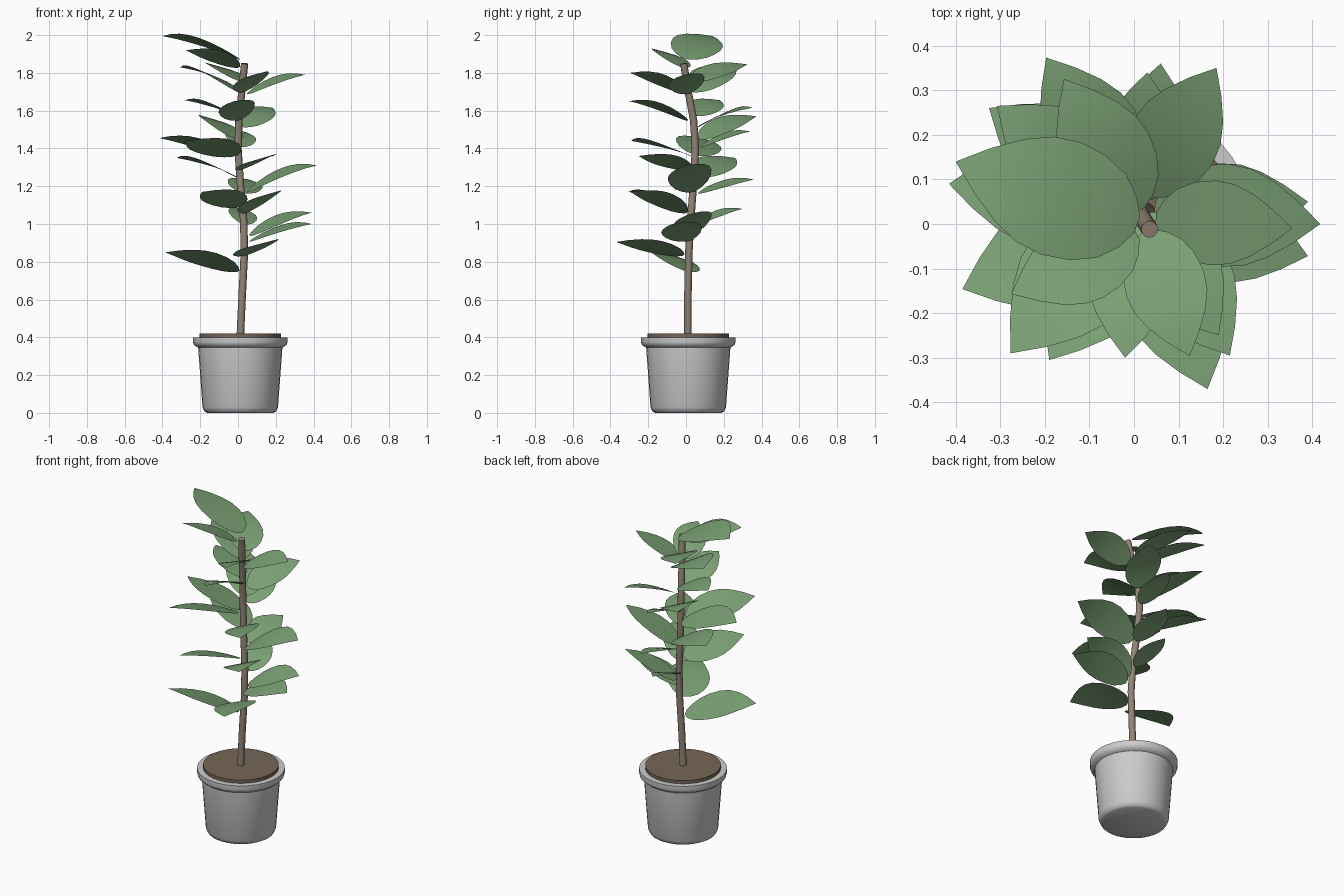
import bpy, bmesh, math
from mathutils import Vector

if "Cube" in bpy.data.objects:
    bpy.data.objects.remove(bpy.data.objects["Cube"])


def material(name, color):
    m = bpy.data.materials.new(name)
    m.diffuse_color = (*color, 1)
    m.use_nodes = True
    m.node_tree.nodes["Principled BSDF"].inputs["Base Color"].default_value = m.diffuse_color
    return m


GREEN = material("leaf_green", (0.20, 0.36, 0.18))
BARK = material("bark", (0.29, 0.23, 0.18))
SOIL = material("soil", (0.18, 0.13, 0.095))


def finish(name, bm, mat=None, angle=40):
    me = bpy.data.meshes.new(name)
    bm.to_mesh(me)
    bm.free()
    ob = bpy.data.objects.new(name, me)
    bpy.context.collection.objects.link(ob)
    if mat:
        me.materials.append(mat)
    bpy.ops.object.select_all(action='DESELECT')
    ob.select_set(True)
    bpy.context.view_layer.objects.active = ob
    bpy.ops.object.shade_smooth_by_angle(angle=math.radians(angle))
    return ob


def lathe(name, profile, center, mat=None, n=32):
    """Revolve an (r, z) profile and cap both ends."""
    bm = bmesh.new()
    rings = []
    for r, z in profile:
        rings.append([bm.verts.new((center[0] + r * math.cos(2 * math.pi * i / n),
                                    center[1] + r * math.sin(2 * math.pi * i / n), z))
                      for i in range(n)])
    for a, b in zip(rings, rings[1:]):
        for i in range(n):
            j = (i + 1) % n
            bm.faces.new((a[i], a[j], b[j], b[i]))
    bm.faces.new(rings[0][::-1])
    bm.faces.new(rings[-1])
    return finish(name, bm, mat)


# Pot with rolled rim, and soil disc
C = (0.012, 0.012)
lathe("pot", [(0.175, 0), (0.19, 0.008), (0.2, 0.03), (0.223, 0.345), (0.232, 0.35),
              (0.247, 0.362), (0.25, 0.375), (0.25, 0.4), (0.21, 0.4)], C)
lathe("soil", [(0.215, 0.39), (0.215, 0.42)], C, SOIL)

# Trunk: a gently swaying tube
PATH = [Vector(p) for p in [(0.012, 0.01, 0.40), (0.022, 0.01, 0.62), (0.034, 0.015, 0.85),
                            (0.03, 0.025, 1.02), (0.012, 0.04, 1.22), (0.0, 0.05, 1.40),
                            (0.005, 0.04, 1.55), (0.02, 0.012, 1.70), (0.035, -0.012, 1.85)]]
bm = bmesh.new()
N = 12
rings = []
for k, p in enumerate(PATH):
    d = (PATH[min(k + 1, len(PATH) - 1)] - PATH[max(k - 1, 0)]).normalized()
    u = d.cross(Vector((0, 1, 0))).normalized()
    v = d.cross(u)
    r = 0.02 - 0.001 * k / len(PATH)
    rings.append([bm.verts.new(p + r * (u * math.cos(2 * math.pi * i / N) + v * math.sin(2 * math.pi * i / N)))
                  for i in range(N)])
for a, b in zip(rings, rings[1:]):
    for i in range(N):
        j = (i + 1) % N
        bm.faces.new((a[i], a[j], b[j], b[i]))
bm.faces.new(rings[0][::-1])
bm.faces.new(rings[-1])
bmesh.ops.recalc_face_normals(bm, faces=bm.faces)
finish("trunk", bm, BARK)


def trunk_at(z):
    z = min(max(z, PATH[0].z), PATH[-1].z)
    for a, b in zip(PATH, PATH[1:]):
        if z <= b.z:
            return a.lerp(b, (z - a.z) / (b.z - a.z))
    return PATH[-1].copy()


# Half-width profile along the leaf: (position, fraction of full half-width)
OUTLINE = [(0, 0.15), (0.05, 0.45), (0.14, 0.74), (0.27, 0.93), (0.42, 1.0),
           (0.56, 0.94), (0.7, 0.74), (0.85, 0.41), (1, 0.0)]


def leaf(name, tip, rise=0.13, roll=0.25):
    """Arching pointed blade from beside the trunk to the tip; roll lifts its left side."""
    tip = Vector(tip)
    base = trunk_at(tip.z - rise)
    base.z = tip.z - rise
    flat = Vector((tip.x - base.x, tip.y - base.y, 0))
    base += flat.normalized() * 0.03
    flat -= flat.normalized() * 0.03
    side = Vector((-flat.y, flat.x, 0)).normalized()
    hw = 0.31 * flat.length
    bm = bmesh.new()
    rows = []
    for t, w in OUTLINE:
        mid = base + flat * t + Vector((0, 0, rise * (1 - (1 - t) ** 1.9)))
        if w == 0:
            rows.append([bm.verts.new(mid)])
            continue
        rows.append([bm.verts.new(mid + side * hw * w * s + Vector((0, 0, hw * w * s * roll)))
                     for s in (1, 0.5, 0, -0.5, -1)])
    for a, b in zip(rows, rows[1:]):
        for i in range(4):
            if len(b) == 1:
                bm.faces.new((a[i], a[i + 1], b[0]))
            else:
                bm.faces.new((a[i], a[i + 1], b[i + 1], b[i]))
    bmesh.ops.recalc_face_normals(bm, faces=bm.faces)
    bm.normal_update()
    if sum(f.normal.z for f in bm.faces) < 0:
        bmesh.ops.reverse_faces(bm, faces=bm.faces)
    finish(name, bm, GREEN, 60)


# Leaves from bottom to top: tip x, y, z, rise
LEAVES = [
    (-0.385, -0.146, 0.85, 0.10), (0.165, -0.37, 0.905, 0.07),
    (0.39, -0.072, 1.0, 0.09), (0.39, 0.05, 1.06, 0.12),
    (0.02, 0.30, 1.08, 0.08), (-0.19, -0.305, 1.17, 0.08),
    (0.215, -0.295, 1.17, 0.11), (0.06, 0.36, 1.235, 0.07),
    (0.418, 0.0, 1.31, 0.14), (-0.325, 0.26, 1.35, 0.10),
    (0.19, -0.25, 1.36, 0.07), (-0.277, -0.29, 1.44, 0.08),
    (-0.415, 0.09, 1.455, 0.09), (0.03, 0.34, 1.49, 0.08),
    (-0.197, 0.373, 1.57, 0.12), (0.185, 0.35, 1.615, 0.10),
    (-0.02, -0.30, 1.65, 0.10), (-0.28, 0.18, 1.655, 0.08),
    (0.355, -0.01, 1.79, 0.10), (0.125, -0.296, 1.80, 0.10),
    (-0.307, 0.265, 1.83, 0.13), (-0.157, 0.325, 1.845, 0.09),
    (-0.275, -0.157, 1.92, 0.09), (-0.40, 0.14, 1.995, 0.12),
]
for i, (x, y, z, rise) in enumerate(LEAVES):
    leaf(f"leaf_{i + 1:02d}", (x, y, z), rise)
